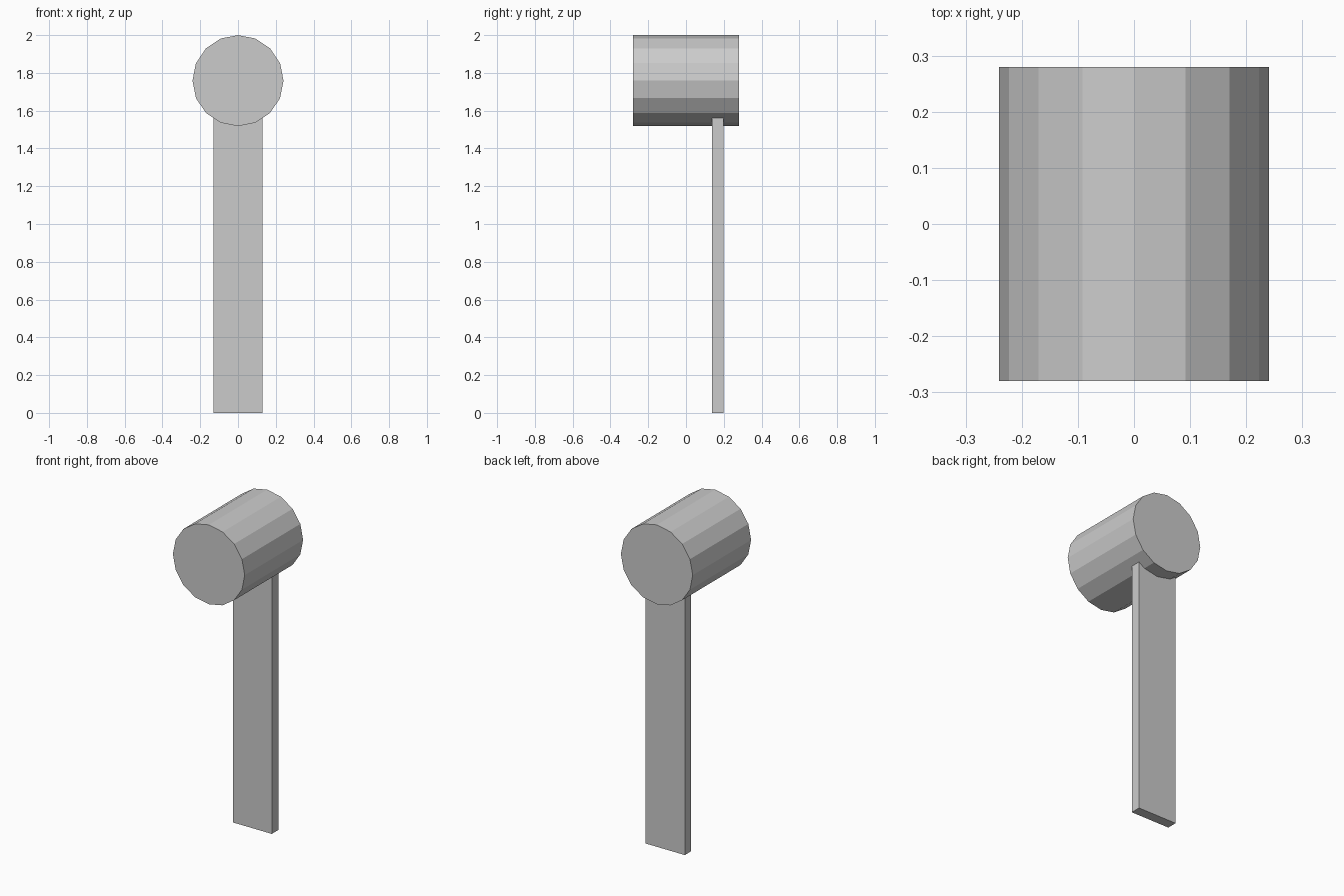
import bpy
import math

if "Cube" in bpy.data.objects:
    bpy.data.objects.remove(bpy.data.objects["Cube"])

grey = bpy.data.materials.new("plain_grey")
grey.diffuse_color = (0.6, 0.6, 0.6, 1)
grey.use_nodes = True
grey.node_tree.nodes["Principled BSDF"].inputs["Base Color"].default_value = grey.diffuse_color


def finish(name):
    obj = bpy.context.object
    obj.name = name
    obj.data.materials.append(grey)
    return obj


# Sixteen-sided drum lying front to back
bpy.ops.mesh.primitive_cylinder_add(
    vertices=16, radius=0.241, depth=0.56,
    location=(0, 0, 1.759), rotation=(math.pi / 2, 0, 0))
finish("drum_head")

# Flat upright post near the back, its top sunk into the drum
top = 1.6
bpy.ops.mesh.primitive_cube_add(size=1, location=(0, 0.168, top / 2))
post = finish("flat_post")
post.scale = (0.262, 0.062, top)
bpy.ops.object.transform_apply(location=False, rotation=False, scale=True)
